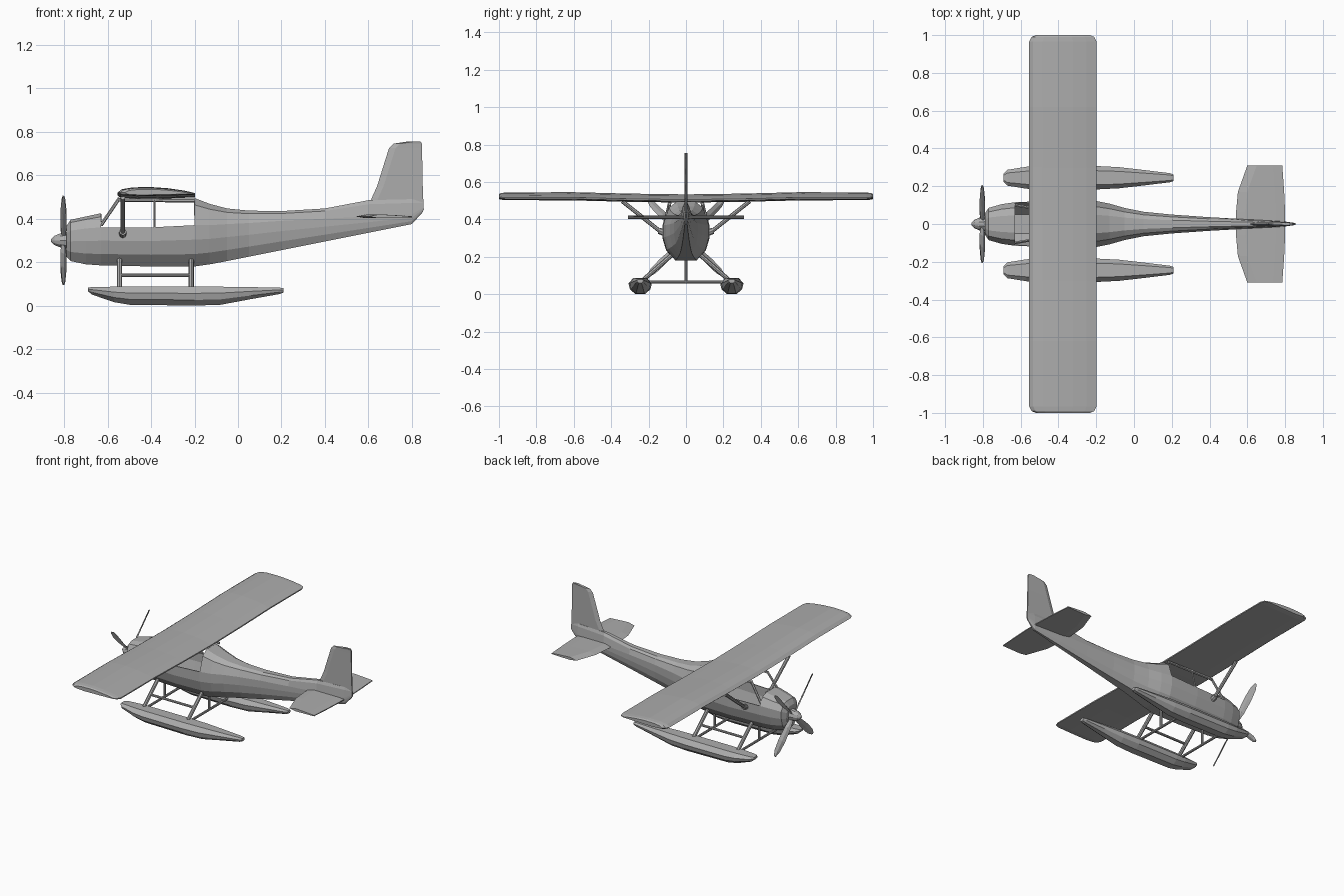
import bpy, bmesh, math
from mathutils import Vector, Matrix

cube = bpy.data.objects.get("Cube")
if cube:
    bpy.data.objects.remove(cube, do_unlink=True)

grey = bpy.data.materials.new("plain grey")
grey.use_nodes = True
colour = (0.42, 0.42, 0.42, 1)
grey.diffuse_color = colour
grey.node_tree.nodes["Principled BSDF"].inputs["Base Color"].default_value = colour


def finish(name, bm):
    bmesh.ops.recalc_face_normals(bm, faces=bm.faces)
    mesh = bpy.data.meshes.new(name)
    bm.to_mesh(mesh)
    bm.free()
    mesh.materials.append(grey)
    obj = bpy.data.objects.new(name, mesh)
    bpy.context.collection.objects.link(obj)
    return obj


def loft(name, rings, skip=lambda face: False):
    """Skin closed rings of points and cap both ends."""
    bm = bmesh.new()
    loops = [[bm.verts.new(p) for p in ring] for ring in rings]
    n = len(loops[0])
    for a, b in zip(loops, loops[1:]):
        for i in range(n):
            j = (i + 1) % n
            bm.faces.new((a[i], a[j], b[j], b[i]))
    bm.faces.new(loops[0])
    bm.faces.new(loops[-1])
    bmesh.ops.recalc_face_normals(bm, faces=bm.faces)
    gone = [f for f in bm.faces if skip(f)]
    bmesh.ops.delete(bm, geom=gone, context="FACES")
    return finish(name, bm)


def tube(name, a, b, radius, sides=8):
    a, b = Vector(a), Vector(b)
    bm = bmesh.new()
    turn = (b - a).to_track_quat("Z", "Y").to_matrix().to_4x4()
    bmesh.ops.create_cone(bm, cap_ends=True, segments=sides, radius1=radius,
                          radius2=radius, depth=(b - a).length,
                          matrix=Matrix.Translation((a + b) / 2) @ turn)
    return finish(name, bm)


def mirrored(half):
    """Full ring from (y, z) points running up one side."""
    return half + [(-y, z) for y, z in reversed(half)]


# Fuselage: x, half width, bottom, sill, top
stations = [
    (-0.79, 0.055, 0.225, 0.33, 0.365), (-0.77, 0.085, 0.205, 0.345, 0.395),
    (-0.70, 0.105, 0.19, 0.355, 0.41), (-0.63, 0.115, 0.185, 0.36, 0.425),
    (-0.40, 0.125, 0.18, 0.36, 0.49), (-0.20, 0.122, 0.18, 0.37, 0.495),
    (-0.13, 0.108, 0.19, 0.37, 0.468), (-0.05, 0.085, 0.205, 0.375, 0.447),
    (0.05, 0.065, 0.225, 0.38, 0.437), (0.20, 0.05, 0.255, 0.39, 0.435),
    (0.40, 0.036, 0.295, 0.4, 0.447), (0.60, 0.025, 0.335, 0.41, 0.485),
    (0.80, 0.013, 0.375, 0.42, 0.49), (0.85, 0.006, 0.43, 0.45, 0.48),
]


def body_ring(x, w, low, sill, top):
    half = [(w * f, low + (sill - low) * h) for f, h in
            ((0.45, 0), (0.85, 0.3), (1, 0.65), (1, 1))]
    half += [(w * f, sill + (top - sill) * h) for f, h in
             ((0.75, 0.75), (0.4, 1))]
    return [(x, y, z) for y, z in mirrored(half)]


def cabin_opening(face):
    c = face.calc_center_median()
    return -0.63 < c.x < -0.2 and c.z > 0.37


fuselage = loft("fuselage", [body_ring(*s) for s in stations], cabin_opening)
shell = fuselage.modifiers.new("skin thickness", "SOLIDIFY")
shell.thickness = 0.006
shell.offset = -1

# Firewall between engine and cabin
loft("firewall", [body_ring(x, 0.11, 0.19, 0.36, 0.42) for x in (-0.64, -0.634)])

# Spinner
profile = ((-0.86, 0.006), (-0.845, 0.022), (-0.82, 0.033), (-0.78, 0.042))
loft("spinner", [[(x, r * math.cos(i * math.pi / 5), 0.3 + r * math.sin(i * math.pi / 5))
                  for i in range(10)] for x, r in profile])

# Four twisted propeller blades
for k in range(4):
    angle = math.pi / 4 + k * math.pi / 2
    out = Vector((0, math.cos(angle), math.sin(angle)))
    side = Vector((0, -out.z, out.y))
    rings = []
    for r, width, twist in ((0.02, 0.01, 1.0), (0.09, 0.02, 0.8), (0.18, 0.024, 0.6),
                            (0.25, 0.02, 0.45), (0.285, 0.008, 0.4)):
        chord = side * math.cos(twist) + Vector((math.sin(twist), 0, 0))
        flat = out.cross(chord).normalized()
        centre = Vector((-0.803, 0, 0.3)) + out * r
        rings.append([centre + chord * width, centre + flat * 0.004,
                      centre - chord * width, centre - flat * 0.004])
    loft("propeller_blade", rings)

# Wing: aerofoil as chord fraction and height
aerofoil = [(0, 0.018), (0.06, 0.034), (0.2, 0.042), (0.42, 0.044), (0.65, 0.038),
            (0.85, 0.028), (1, 0.016), (1, 0.008), (0.7, 0.004), (0.25, 0), (0.04, 0.006)]
span = [(0, 0.49, 0, 1), (0.3, 0.494, 0, 1), (0.62, 0.502, 0, 1),
        (0.965, 0.503, 0, 0.92), (0.99, 0.506, 0.012, 0.8), (1.0, 0.509, 0.035, 0.6)]
tips = [(-y, z, i, t) for y, z, i, t in reversed(span[1:])] + span
loft("wing", [[(-0.555 + i + (0.357 - 2 * i) * c, y, z + h * t) for c, h in aerofoil]
              for y, z, i, t in tips])

# Tailplane
tail_plan = [(-0.31, 0.60, 0.785), (-0.17, 0.55, 0.795), (-0.06, 0.54, 0.8)]
tail_plan += [(-y, a, b) for y, a, b in reversed(tail_plan)]
loft("tailplane", [[(a, y, 0.41), (a + 0.05, y, 0.42), (b - 0.05, y, 0.415), (b, y, 0.411),
                    (b, y, 0.405), (a + 0.05, y, 0.402)] for y, a, b in tail_plan])

# Fin: height, leading edge, trailing edge
fin = [(0.40, 0.62, 0.82), (0.44, 0.6, 0.855), (0.495, 0.615, 0.852), (0.55, 0.64, 0.85),
       (0.64, 0.668, 0.848), (0.725, 0.695, 0.847), (0.745, 0.715, 0.846), (0.755, 0.78, 0.84)]
loft("fin", [[(a, 0, z), (a + 0.03, 0.008, z), (b, 0.004, z),
              (b, -0.004, z), (a + 0.03, -0.008, z)] for z, a, b in fin])

# Float: x, half width, bottom, top
hull = [(-0.69, 0.022, 0.066, 0.082), (-0.67, 0.042, 0.05, 0.086), (-0.57, 0.058, 0.016, 0.087),
        (-0.5, 0.062, 0.004, 0.087), (-0.2, 0.062, 0, 0.087), (-0.08, 0.056, 0.004, 0.087),
        (0.06, 0.04, 0.03, 0.085), (0.19, 0.024, 0.053, 0.083), (0.21, 0.017, 0.06, 0.08)]

# Paired parts on both sides
for s in (1, -1):
    side = "left" if s > 0 else "right"
    rings = []
    for x, w, low, top in hull:
        half = [(w * f, low + (top - low) * h) for f, h in
                ((0.4, 0), (0.88, 0.3), (1, 0.65), (0.6, 1))]
        rings.append([(x, s * 0.245 + y, z) for y, z in mirrored(half)])
    loft(side + "_float", rings)
    # Float legs and braces
    for x in (-0.545, -0.215):
        tube(side + "_float_leg", (x, s * 0.225, 0.08), (x, s * 0.07, 0.215), 0.012)
    tube(side + "_float_brace", (-0.545, s * 0.16, 0.14), (-0.215, s * 0.16, 0.14), 0.008)
    # Wing strut and its foot
    tube(side + "_wing_strut", (-0.53, s * 0.13, 0.33), (-0.53, s * 0.34, 0.497), 0.011)
    tube(side + "_strut_foot", (-0.53, s * 0.11, 0.325), (-0.53, s * 0.145, 0.34), 0.017)
    # Cabin frame
    tube(side + "_windscreen_pillar", (-0.63, s * 0.1, 0.37), (-0.545, s * 0.085, 0.495), 0.008, 6)
    tube(side + "_door_pillar", (-0.385, s * 0.122, 0.36), (-0.385, s * 0.09, 0.495), 0.005, 6)
    tube(side + "_roof_rail", (-0.55, s * 0.088, 0.487), (-0.2, s * 0.088, 0.483), 0.009, 6)

# Cross bars between the floats, with centre posts
for x in (-0.545, -0.215):
    tube("float_cross_bar", (x, -0.23, 0.065), (x, 0.23, 0.065), 0.008)
    tube("centre_post", (x, 0, 0.065), (x, 0, 0.2), 0.008)
